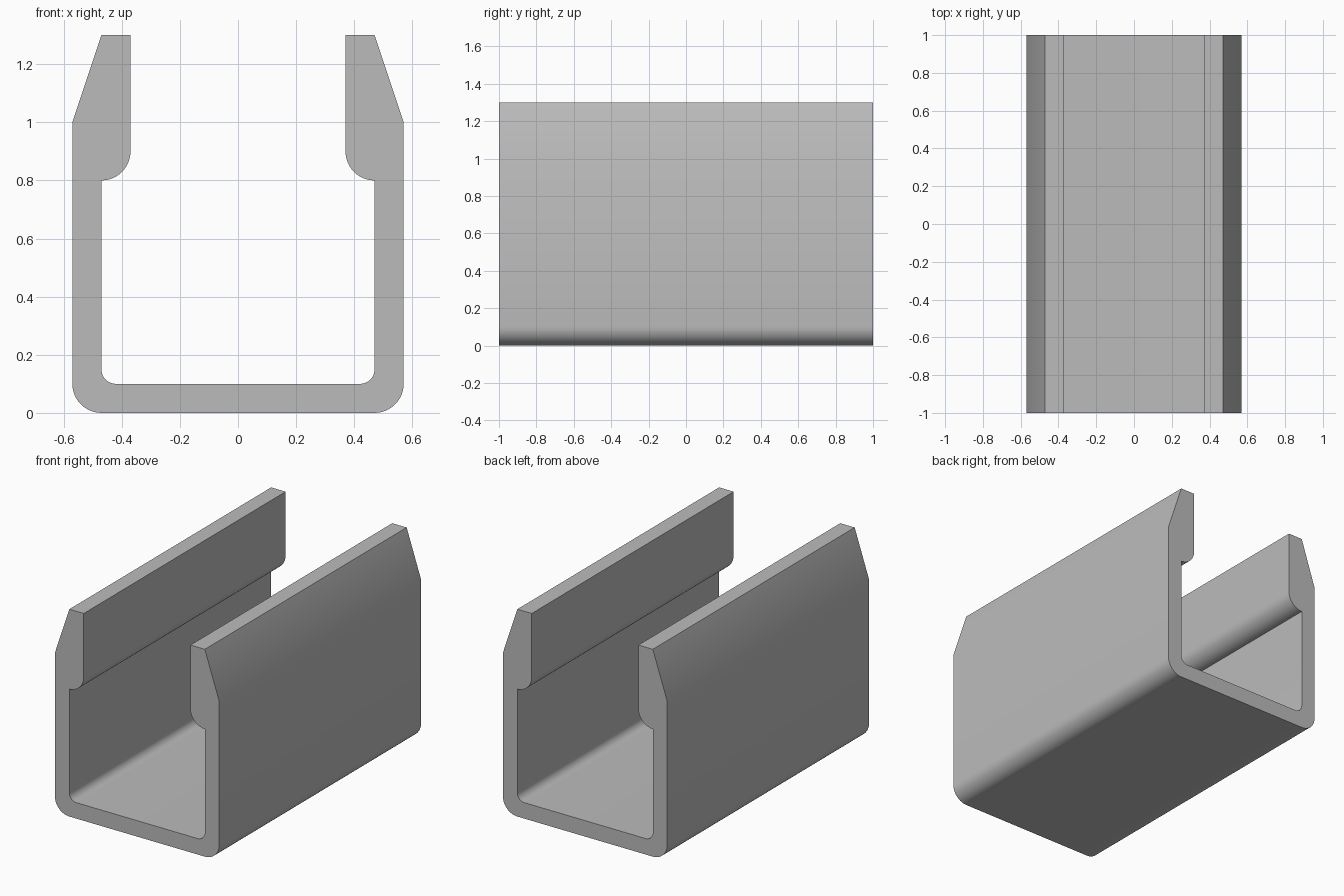
import bpy, bmesh
from math import cos, sin, radians

cube = bpy.data.objects.get("Cube")
if cube:
    bpy.data.objects.remove(cube, do_unlink=True)

HALF_LENGTH = 1.0


def arc(cx, cz, radius, start, end, steps=12):
    """Points along a circular arc, angles in degrees."""
    angles = [radians(start + (end - start) * i / steps) for i in range(steps + 1)]
    return [(cx + radius * cos(a), cz + radius * sin(a)) for a in angles]


# Half of the channel section: rounded base, tapered top, rounded lip, inner fillet
half = (
    arc(0.47, 0.1, 0.1, -90, 0)
    + [(0.57, 1.0), (0.47, 1.3), (0.37, 1.3)]
    + arc(0.47, 0.9, 0.1, 180, 270)
    + arc(0.42, 0.15, 0.05, 0, -90)
)
section = half + [(-x, z) for x, z in reversed(half)]

# Extrude the section along the rail
bm = bmesh.new()
front = bm.faces.new([bm.verts.new((x, -HALF_LENGTH, z)) for x, z in section])
extruded = bmesh.ops.extrude_face_region(bm, geom=[front], use_keep_orig=True)
back = [v for v in extruded["geom"] if isinstance(v, bmesh.types.BMVert)]
bmesh.ops.translate(bm, verts=back, vec=(0, 2 * HALF_LENGTH, 0))
bmesh.ops.recalc_face_normals(bm, faces=bm.faces)

mesh = bpy.data.meshes.new("channel_rail")
bm.to_mesh(mesh)
bm.free()
rail = bpy.data.objects.new("channel_rail", mesh)
bpy.context.collection.objects.link(rail)

# Plain grey finish
grey = bpy.data.materials.new("plain_grey")
grey.use_nodes = True
colour = (0.5, 0.5, 0.5, 1)
grey.diffuse_color = colour
grey.node_tree.nodes["Principled BSDF"].inputs["Base Color"].default_value = colour
mesh.materials.append(grey)

# Smooth the curves and keep the corners crisp
bpy.ops.object.select_all(action="DESELECT")
rail.select_set(True)
bpy.context.view_layer.objects.active = rail
bpy.ops.object.shade_smooth_by_angle(angle=radians(30))
